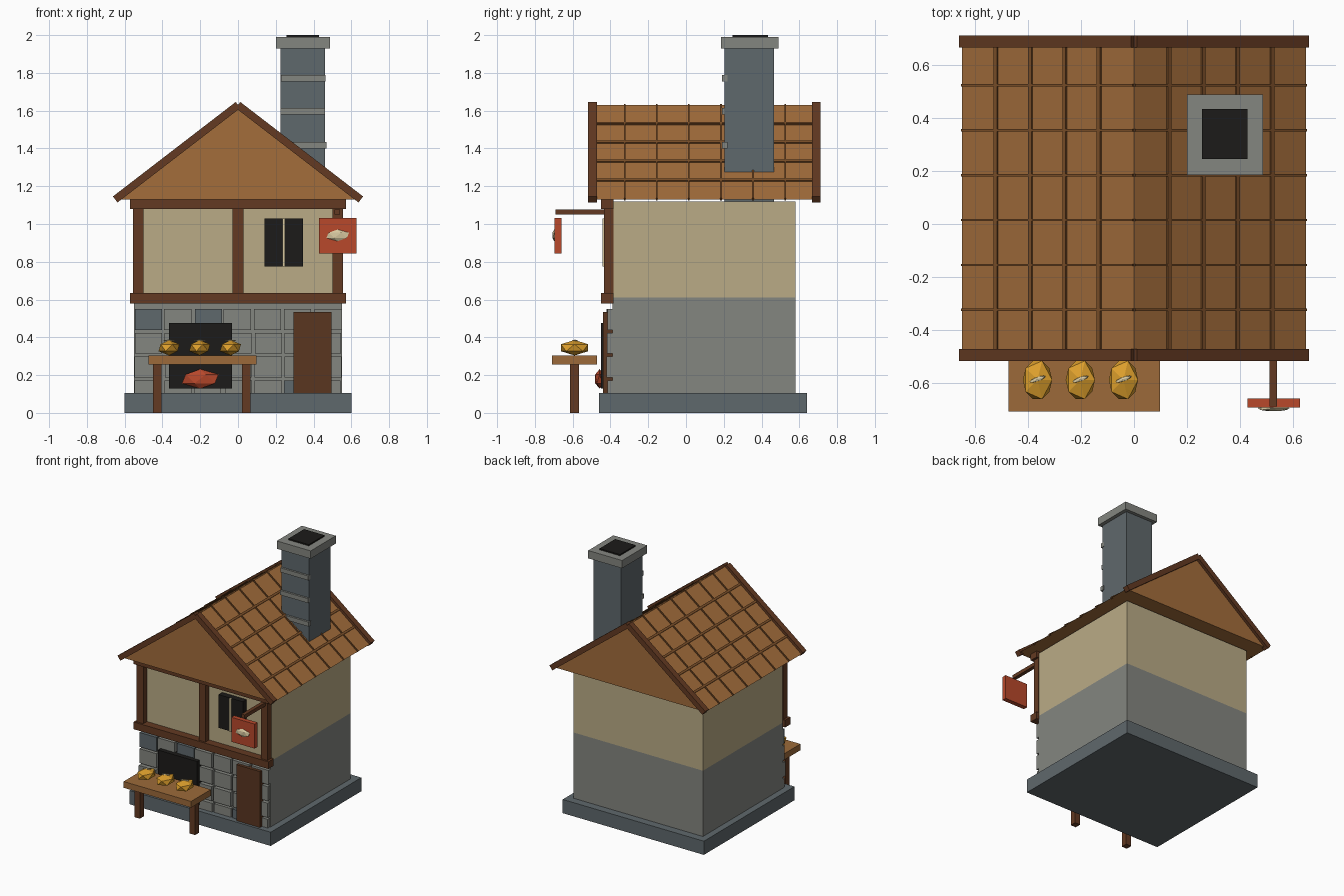
import bpy, bmesh, math, random
from mathutils import Matrix

if "Cube" in bpy.data.objects:
    bpy.data.objects.remove(bpy.data.objects["Cube"])

random.seed(4)


def mat(name, hexcol):
    # hex display colour to linear
    m = bpy.data.materials.new(name)
    c = [int(hexcol[i:i + 2], 16) / 255 for i in (0, 2, 4)]
    m.diffuse_color = [((v + 0.055) / 1.055) ** 2.4 for v in c] + [1]
    m.use_nodes = True
    m.node_tree.nodes["Principled BSDF"].inputs["Base Color"].default_value = m.diffuse_color
    return m


STONE, SLATE = mat("stone", "848680"), mat("slate", "5f686c")
PLASTER, TIMBER = mat("plaster", "baab86"), mat("timber", "633a22")
ROOF, WOOD = mat("roof_tile", "a36d3b"), mat("table_wood", "9c6a3a")
SEAM, DOOR = mat("roof_seam", "7d5029"), mat("door_wood", "5a3620")
DARK, RED = mat("soot", "1c1b19"), mat("red", "b8482b")
GOLD, CREAM = mat("crust", "dd9f2c"), mat("cream", "d8c9a0")


def add(name, bm, m, matrix=None):
    me = bpy.data.meshes.new(name)
    bmesh.ops.recalc_face_normals(bm, faces=bm.faces)
    bm.to_mesh(me)
    bm.free()
    me.materials.append(m)
    ob = bpy.data.objects.new(name, me)
    bpy.context.collection.objects.link(ob)
    if matrix is not None:
        ob.matrix_world = matrix
    return ob


def box(name, x, y, z, m):
    # box from (min, max) ranges
    bm = bmesh.new()
    c = [(a + b) / 2 for a, b in (x, y, z)]
    s = [b - a for a, b in (x, y, z)]
    bmesh.ops.create_cube(bm, size=1)
    bmesh.ops.scale(bm, vec=s, verts=bm.verts)
    return add(name, bm, m, Matrix.Translation(c))


def gem(name, c, r, m, turn=0):
    # faceted ellipsoid
    bm = bmesh.new()
    bmesh.ops.create_icosphere(bm, subdivisions=1, radius=1)
    bmesh.ops.scale(bm, vec=r, verts=bm.verts)
    return add(name, bm, m, Matrix.Translation(c) @ Matrix.Rotation(turn, 4, 'Z'))


# base and walls
box("base", (-0.6, 0.6), (-0.46, 0.64), (0, 0.105), SLATE)
box("lower_wall", (-0.55, 0.55), (-0.39, 0.58), (0.1, 0.61), STONE)
box("upper_wall", (-0.55, 0.55), (-0.39, 0.58), (0.61, 1.12), PLASTER)

# facing stones on the front
for r in range(4):
    for i in range(7):
        x = -0.474 + i * 0.158 + random.uniform(-0.004, 0.004)
        z = 0.117 + r * 0.126
        dark = (i * 3 + r * 5 + 1) % 7 in (1, 2) and (i + r) % 2 == 1 or (r, i) == (3, 0)
        box("facing_stone", (x - 0.072, x + 0.072),
            (-0.415 - random.uniform(0, 0.008), -0.38),
            (max(z - 0.055, 0.1), z + 0.055), SLATE if dark else STONE)

# timber frame
for z in ((0.58, 0.635), (1.08, 1.13)):
    box("cross_beam", (-0.573, 0.573), (-0.45, -0.385), z, TIMBER)
for x in (-0.528, 0, 0.528):
    box("post", (x - 0.028, x + 0.028), (-0.435, -0.385), (0.62, 1.09), TIMBER)

# openings
box("window", (0.14, 0.345), (-0.435, -0.385), (0.775, 1.03), DARK)
box("window_bar", (0.235, 0.25), (-0.443, -0.4), (0.775, 1.03), CREAM)
box("oven_opening", (-0.365, -0.033), (-0.45, -0.385), (0.13, 0.475), DARK)
gem("embers", (-0.2, -0.457, 0.18), (0.108, 0.028, 0.052), RED)
box("door", (0.295, 0.495), (-0.44, -0.385), (0.105, 0.535), DOOR)

# roof prism
bm = bmesh.new()
f = bm.faces.new([bm.verts.new((x, -0.495, z)) for x, z in
                  ((-0.65, 1.13), (0.65, 1.13), (0, 1.63))])
ext = bmesh.ops.extrude_face_region(bm, geom=[f])
bmesh.ops.translate(bm, vec=(0, 1.185, 0),
                    verts=[v for v in ext["geom"] if isinstance(v, bmesh.types.BMVert)])
add("roof", bm, ROOF)

ANGLE = math.atan2(0.5, 0.65)
SLOPE = math.hypot(0.5, 0.65)


def on_slope(name, side, t, y, size, m):
    # box centred at fraction t down the roof slope
    ob = box(name, (-size[0] / 2, size[0] / 2), (-size[1] / 2, size[1] / 2),
             (-size[2] / 2, size[2] / 2), m)
    ob.matrix_world = (Matrix.Translation((side * 0.65 * t, y, 1.63 - 0.5 * t))
                       @ Matrix.Rotation(side * ANGLE, 4, 'Y'))


for side in (-1, 1):
    for y in (-0.495, 0.69):
        on_slope("barge_board", side, 0.5, y, (SLOPE, 0.045, 0.04), TIMBER)
    for k in range(1, 5):
        on_slope("tile_course", side, k / 5, 0.0975, (0.016, 1.15, 0.016), SEAM)
    for k in range(6):
        on_slope("tile_joint", side, 0.5, -0.325 + 0.17 * k, (SLOPE, 0.009, 0.016), SEAM)

# chimney
box("chimney", (0.225, 0.46), (0.205, 0.465), (1.1, 1.94), SLATE)
box("chimney_cap", (0.2, 0.488), (0.185, 0.49), (1.93, 1.99), STONE)
box("flue", (0.257, 0.43), (0.245, 0.435), (1.95, 2.0), DARK)
for i, z in enumerate((1.418, 1.597, 1.772)):
    x = 0.345 + (0.005, -0.003, 0)[i]
    box("chimney_band", (x - 0.118, x + 0.118), (0.19, 0.22), (z - 0.017, z + 0.017), STONE)

# bread table
box("table_top", (-0.475, 0.098), (-0.71, -0.47), (0.255, 0.303), WOOD)
for x in (-0.427, 0.043):
    box("table_leg", (x - 0.023, x + 0.023), (-0.615, -0.567), (0, 0.26), TIMBER)
for x in (-0.365, -0.203, -0.04):
    gem("loaf", (x, -0.59, 0.345), (0.062, 0.085, 0.041), GOLD)
    gem("loaf_score", (x, -0.587, 0.383), (0.036, 0.009, 0.005), CREAM, 0.35)

# hanging sign
box("sign_arm", (0.512, 0.54), (-0.69, -0.42), (1.05, 1.078), TIMBER)
box("sign_board", (0.43, 0.628), (-0.695, -0.66), (0.845, 1.033), RED)
gem("sign_emblem", (0.528, -0.697, 0.94), (0.067, 0.013, 0.031), CREAM)
